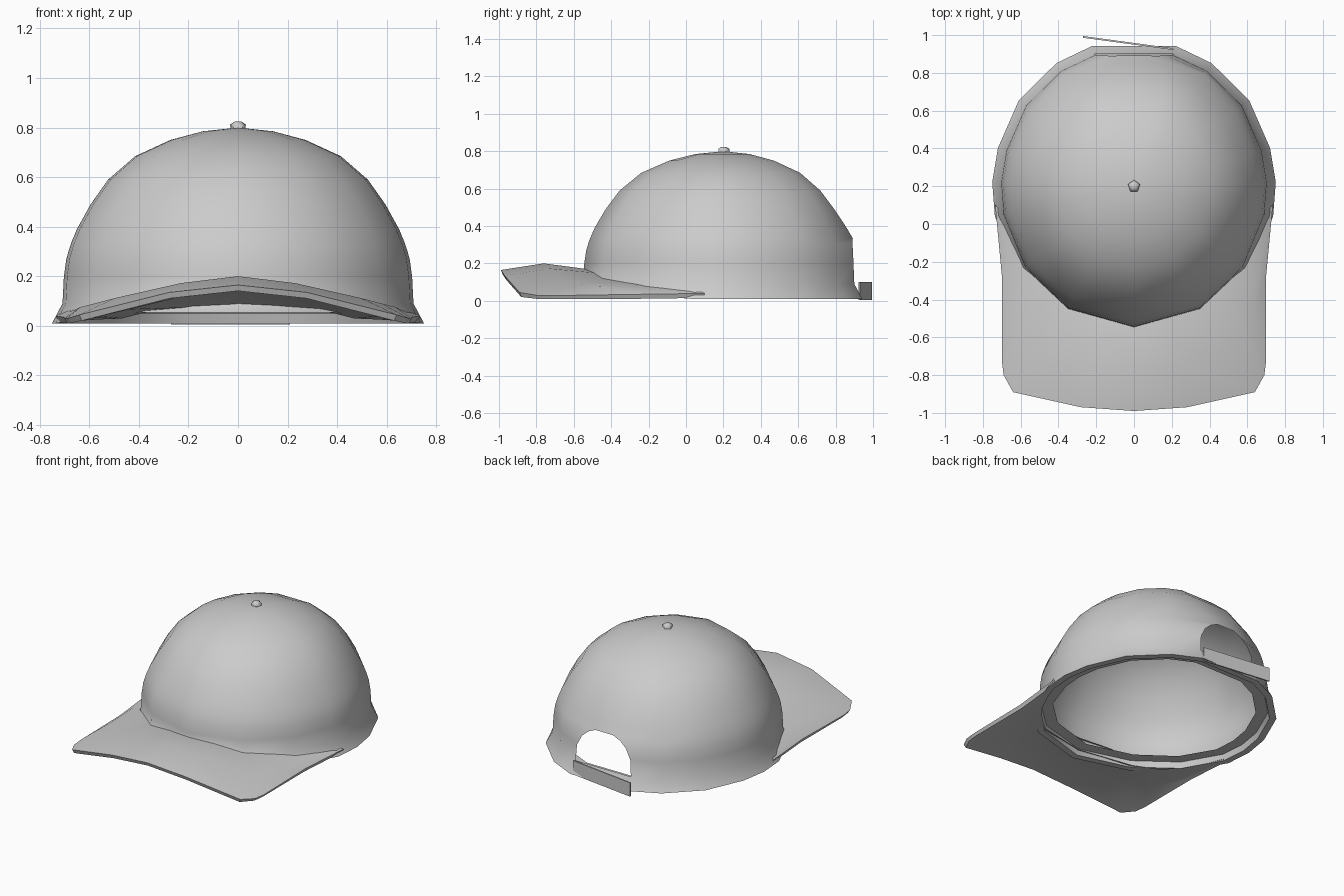
import bpy, bmesh, math

if "Cube" in bpy.data.objects:
    bpy.data.objects.remove(bpy.data.objects["Cube"])

grey = bpy.data.materials.new("light_grey")
grey.diffuse_color = (0.6, 0.6, 0.6, 1)
grey.use_nodes = True
grey.node_tree.nodes["Principled BSDF"].inputs["Base Color"].default_value = grey.diffuse_color


def finish(name, bm, angle=40):
    bmesh.ops.recalc_face_normals(bm, faces=bm.faces)
    me = bpy.data.meshes.new(name)
    bm.to_mesh(me)
    bm.free()
    ob = bpy.data.objects.new(name, me)
    bpy.context.collection.objects.link(ob)
    me.materials.append(grey)
    bpy.ops.object.select_all(action='DESELECT')
    ob.select_set(True)
    bpy.context.view_layer.objects.active = ob
    bpy.ops.object.shade_smooth_by_angle(angle=math.radians(angle))
    return ob


CY = 0.2  # crown centre in y

# Half plan of the crown, front to back, around its centre
PLAN = [(0, -.75), (.35, -.65), (.58, -.43), (.695, -.15), (.708, .02),
        (.68, .19), (.575, .43), (.387, .615), (.21, .70)]


def ring_points(scale, z, gap):
    """Closed ring of the plan; gap is the half width of the flat back side."""
    half = PLAN[:-1] + [(gap, .70 + (.21 - gap) * .2)]
    full = half + [(-x, y) for x, y in reversed(half[1:])]
    pts = []
    for x, y in full:
        lift = .045 * min(1, max(0, (-y - .25) / .35)) if z <= .05 else 0
        pts.append((x * scale, y * scale + CY, z + lift))
    return pts


def skin(bm, rows, closed=True, skip=lambda r, c: False):
    grid = [[bm.verts.new(p) for p in row] for row in rows]
    n = len(rows[0])
    for r in range(len(rows) - 1):
        for c in range(n if closed else n - 1):
            if not skip(r, c):
                d = (c + 1) % n
                bm.faces.new((grid[r][c], grid[r][d], grid[r + 1][d], grid[r + 1][c]))
    return grid


# Crown: inner band, flared rim and dome, with an arched opening at the back
profile = [(.88, .05, .21), (.985, .05, .21), (1.0, .01, .21), (1.06, .01, .21),
           (1.0, .09, .21), (.992, .20, .205), (.978, .27, .17), (.962, .31, .125),
           (.95, .335, .07), (.918, .39, .12), (.84, .49, .18), (.74, .59, .21),
           (.585, .685, .21), (.385, .75, .21), (.2, .785, .21)]
bm = bmesh.new()
back = len(PLAN) - 1
grid = skin(bm, [ring_points(*p) for p in profile],
            skip=lambda r, c: c == back and 4 <= r <= 7)
top = bm.verts.new((0, CY, .80))
last = grid[-1]
for i, v in enumerate(last):
    bm.faces.new((v, last[(i + 1) % len(last)], top))
finish("crown", bm, 50)

# Brim: arched sheet from the crown to the outer edge, with an underside
inner = [(0, -.53, .17), (.18, -.485, .15), (.35, -.435, .12), (.47, -.325, .10),
         (.57, -.22, .085), (.64, -.08, .07), (.695, .06, .06)]
outer = [(0, -.99, .165), (.28, -.97, .135), (.64, -.89, .045), (.69, -.8, .03),
         (.70, -.72, .028), (.70, -.27, .035), (.735, .1, .04)]
bump = [.033, .03, .03, .025, .02, .005, 0]


def mirrored(row):
    return [(-x, y, z) for x, y, z in reversed(row[1:])] + row


def middle(a, b, k):
    return [((p[0] + q[0]) / 2, (p[1] + q[1]) / 2, (p[2] + q[2]) / 2 + h * k)
            for p, q, h in zip(a, b, bump)]


inner_low = [(x, y, z * .5 if z > .1 else z * .3) for x, y, z in inner]
outer_low = [(x * .985, y * .99, max(.01, z - .024)) for x, y, z in outer]
rows = [inner, middle(inner, outer, 1), outer,
        outer_low, middle(inner_low, outer_low, .8), inner_low]
bm = bmesh.new()
skin(bm, [mirrored(r) for r in rows], closed=False)
finish("brim", bm, 45)

# Back strap: thin plate slanting away from the crown
bm = bmesh.new()
a, b, t = (.21, .93), (-.27, .995), .009
foot = [a, b, (b[0], b[1] - t), (a[0], a[1] - t)]
grid = skin(bm, [[(x, y, z) for x, y in foot] for z in (.005, .10)])
for loop in grid:
    bm.faces.new(loop)
finish("back_strap", bm, 30)

# Button: small five-sided knob on top of the crown
bm = bmesh.new()
grid = skin(bm, [[(r * math.sin(i * math.tau / 5), CY + r * math.cos(i * math.tau / 5), z)
                  for i in range(5)]
                 for r, z in ((.032, .79), (.033, .812), (.015, .824))])
for loop in (grid[0], grid[-1]):
    bm.faces.new(loop)
finish("top_button", bm, 60)
